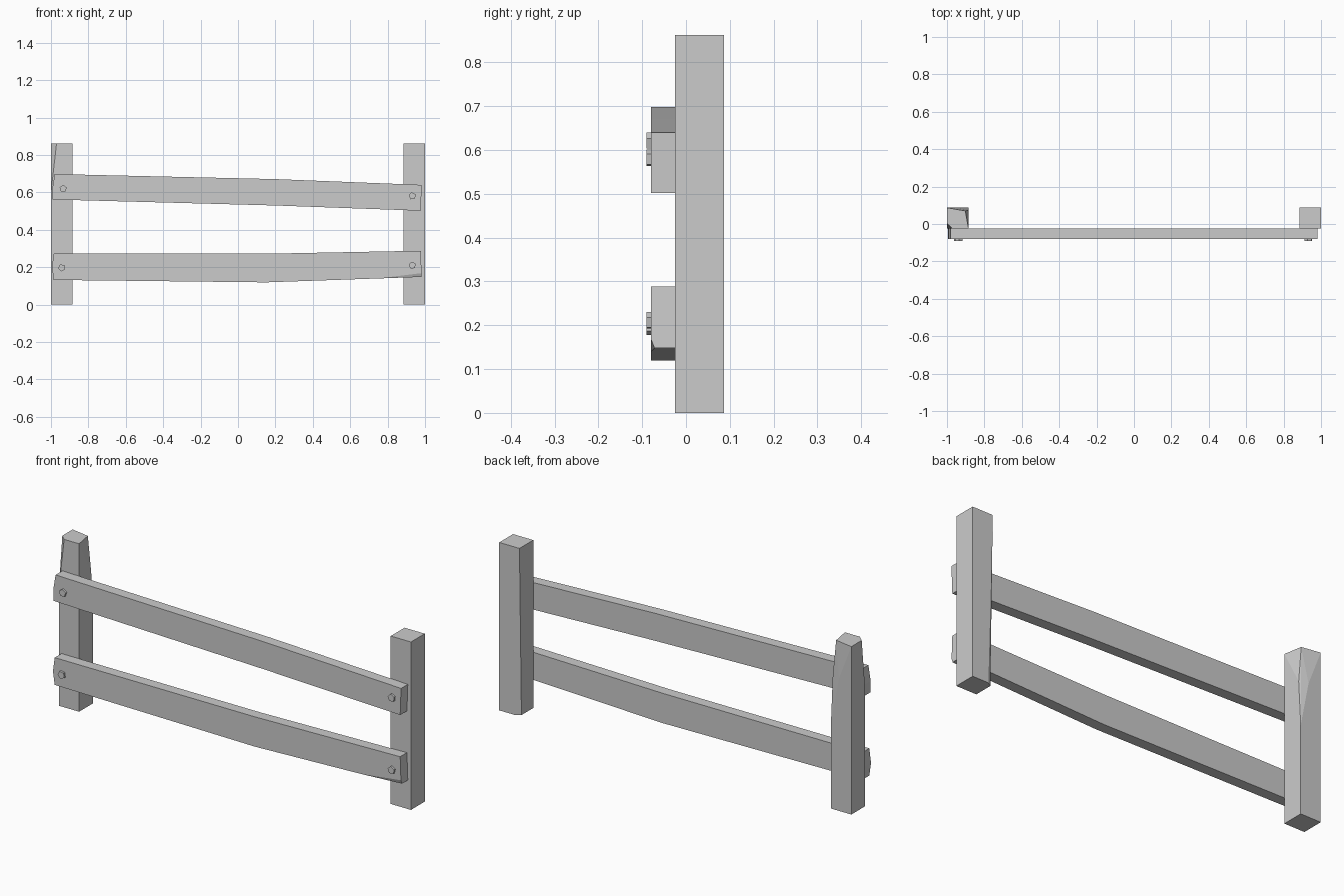
import bpy, bmesh, math
from mathutils import Vector, Matrix

if "Cube" in bpy.data.objects:
    bpy.data.objects.remove(bpy.data.objects["Cube"], do_unlink=True)

GREY = (0.6, 0.6, 0.6, 1.0)
grey = bpy.data.materials.new("weathered_grey")
grey.use_nodes = True
grey.diffuse_color = GREY
grey.node_tree.nodes["Principled BSDF"].inputs["Base Color"].default_value = GREY

BACK, SEAM, RAIL_FRONT, BOLT_FRONT = 0.087, -0.025, -0.08, -0.09
TOP, INNER, OUTER = 0.862, 0.885, 1.0


def finish(bm, name):
    bmesh.ops.recalc_face_normals(bm, faces=bm.faces[:])
    mesh = bpy.data.meshes.new(name)
    bm.to_mesh(mesh)
    bm.free()
    mesh.materials.append(grey)
    obj = bpy.data.objects.new(name, mesh)
    bpy.context.collection.objects.link(obj)
    return obj


def chip(bm, a, b, c):
    """Slice off the small piece outside the plane through three points."""
    a, b, c = Vector(a), Vector(b), Vector(c)
    normal = (b - a).cross(c - a).normalized()
    centre = sum((v.co for v in bm.verts), Vector()) / len(bm.verts)
    if normal.dot(centre - a) > 0:
        normal.negate()
    geom = bm.verts[:] + bm.edges[:] + bm.faces[:]
    bmesh.ops.bisect_plane(bm, geom=geom, plane_co=a, plane_no=normal, clear_outer=True)
    bmesh.ops.holes_fill(bm, edges=[e for e in bm.edges if e.is_boundary], sides=0)


def hull(points):
    bm = bmesh.new()
    for p in points:
        bm.verts.new(p)
    bmesh.ops.convex_hull(bm, input=bm.verts[:])
    bmesh.ops.dissolve_limit(bm, angle_limit=0.01, verts=bm.verts[:], edges=bm.edges[:])
    return bm


def box_corners(x0, x1):
    return [(x, y, z) for x in (x0, x1) for y in (SEAM, BACK) for z in (0, TOP)]


def prism(outline, y0, y1):
    """Extrude an (x, z) outline from y0 to y1."""
    bm = bmesh.new()
    face = bm.faces.new([bm.verts.new((x, y0, z)) for x, z in outline])
    out = bmesh.ops.extrude_face_region(bm, geom=[face], use_keep_orig=True)
    for v in out["geom"]:
        if isinstance(v, bmesh.types.BMVert):
            v.co.y = y1
    return bm


# Left post, with its inner back edge worn towards the foot
bm = hull(box_corners(INNER, OUTER))
chip(bm, (INNER, BACK, TOP), (INNER + 0.025, BACK, 0), (INNER, BACK - 0.016, 0))
finish(bm, "left_post")

# Right post, with a worn inner back edge and a split outer front corner
corners = [p for p in box_corners(-OUTER, -INNER) if p != (-INNER, BACK, TOP)]
corners += [(-INNER - 0.017, BACK - 0.017, TOP), (-INNER - 0.045, BACK, 0.68),
            (-INNER, BACK - 0.014, 0.68), (-INNER, BACK, 0.45)]
bm = hull(corners)
chip(bm, (-0.97, SEAM, TOP), (-OUTER, 0.003, TOP), (-OUTER, SEAM, 0.6))
finish(bm, "right_post")

# Bent rails
upper = [(-0.98, 0.698), (0.2, 0.671), (0.982, 0.64),
         (0.977, 0.502), (0.2, 0.53), (-0.992, 0.562), (-0.993, 0.62)]
bm = prism(upper, RAIL_FRONT, SEAM)
finish(bm, "upper_rail")

lower = [(-0.985, 0.272), (0.15, 0.272), (0.977, 0.288),
         (0.982, 0.148), (0.15, 0.119), (-0.985, 0.132), (-0.995, 0.2)]
bm = prism(lower, RAIL_FRONT, SEAM)
chip(bm, (0.75, RAIL_FRONT, 0.14), (0.98, RAIL_FRONT, 0.168), (0.98, RAIL_FRONT + 0.008, 0.148))
finish(bm, "lower_rail")

# Five-sided bolt heads
bolts = {"upper_right_bolt": (-0.935, 0.62, 0), "upper_left_bolt": (0.932, 0.581, 10),
         "lower_right_bolt": (-0.942, 0.197, 25), "lower_left_bolt": (0.932, 0.21, 5)}
for name, (x, z, turn) in bolts.items():
    angles = [math.radians(90 + turn + 72 * i) for i in range(5)]
    ring = [(x + 0.02 * math.cos(a), z + 0.02 * math.sin(a)) for a in angles]
    finish(prism(ring, BOLT_FRONT, RAIL_FRONT), name)
